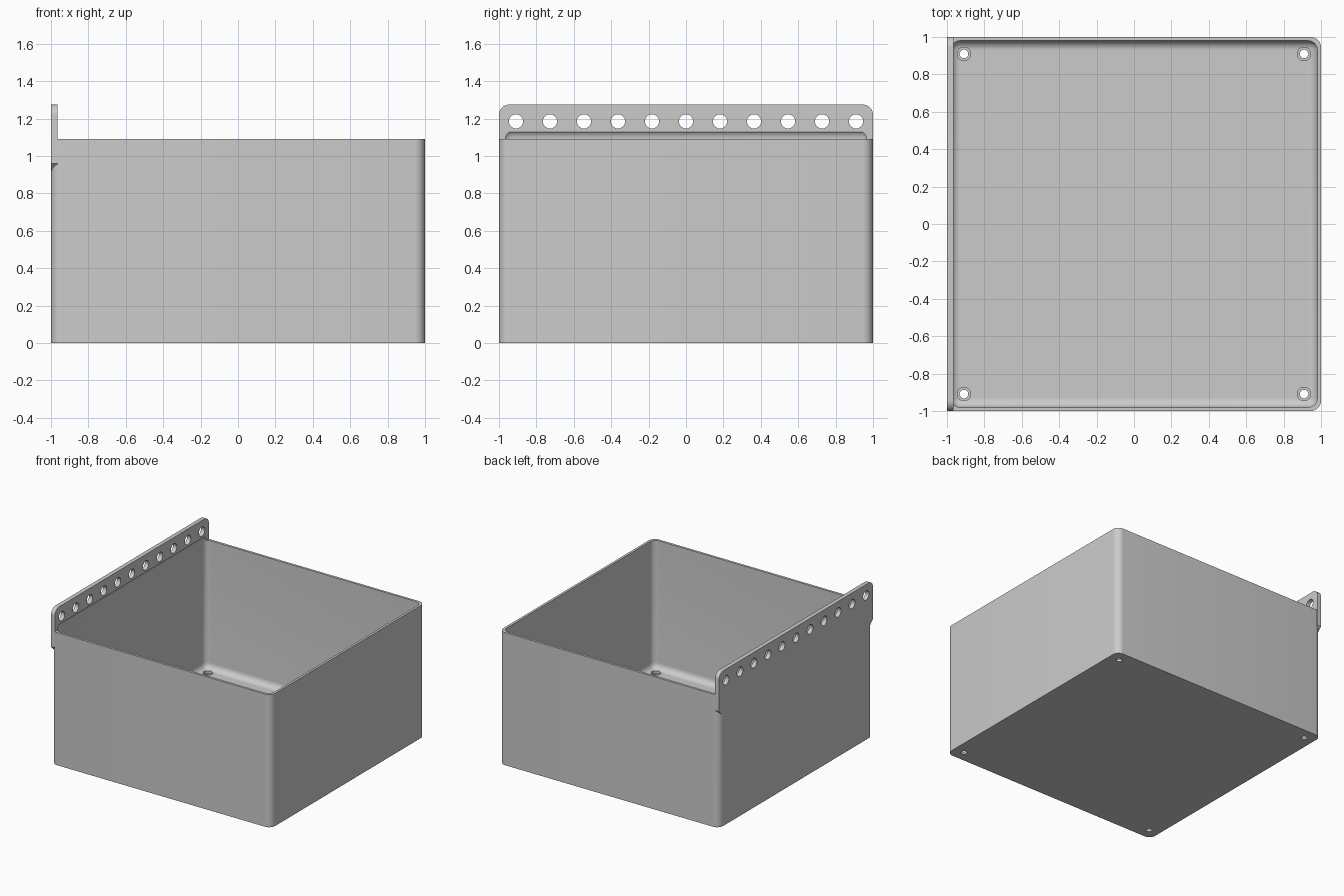
import bpy
import bmesh
import math
from mathutils import Matrix, Vector

cube = bpy.data.objects.get("Cube")
if cube:
    bpy.data.objects.remove(cube, do_unlink=True)

RIM, TOP = 1.09, 1.275
RADIUS, WALL, FLOOR = 0.055, 0.02, 0.038
PLATE = 0.035
PITCH = 2 / 11

grey = bpy.data.materials.new("plain grey")
grey.use_nodes = True
colour = (0.6, 0.6, 0.6, 1)
grey.diffuse_color = colour
grey.node_tree.nodes["Principled BSDF"].inputs["Base Color"].default_value = colour


def make_object(name, bm):
    bmesh.ops.recalc_face_normals(bm, faces=bm.faces)
    mesh = bpy.data.meshes.new(name)
    bm.to_mesh(mesh)
    bm.free()
    mesh.materials.append(grey)
    obj = bpy.data.objects.new(name, mesh)
    bpy.context.collection.objects.link(obj)
    return obj


def rounded_block(name, low, high, radius, pick):
    """Box between two corners, with the edges chosen by pick rounded."""
    low, high = Vector(low), Vector(high)
    bm = bmesh.new()
    bmesh.ops.create_cube(bm, size=1)
    for v in bm.verts:
        v.co = [(a + b) / 2 + c * (b - a) for a, b, c in zip(low, high, v.co)]
    edges = [e for e in bm.edges if pick(e)]
    bmesh.ops.bevel(bm, geom=edges, offset=radius, segments=8,
                    profile=0.5, affect='EDGES')
    return make_object(name, bm)


def cylinders(name, centres, radius, depth, turn=Matrix()):
    bm = bmesh.new()
    for c in centres:
        bmesh.ops.create_cone(bm, cap_ends=True, segments=32, radius1=radius,
                              radius2=radius, depth=depth,
                              matrix=Matrix.Translation(c) @ turn)
    return make_object(name, bm)


def combine(target, other, operation):
    """Apply a boolean and discard the helper."""
    mod = target.modifiers.new(operation, 'BOOLEAN')
    mod.operation, mod.object, mod.solver = operation, other, 'EXACT'
    bpy.context.view_layer.objects.active = target
    bpy.ops.object.modifier_apply(modifier=mod.name)
    bpy.data.objects.remove(other, do_unlink=True)


def is_vertical(e):
    a, b = e.verts
    return abs(a.co.z - b.co.z) > 0.5


# Outer body with rounded upright edges
bin_body = rounded_block("storage_bin", (-1, -1, 0), (1, 1, RIM), RADIUS, is_vertical)

# Mounting plate: rounded top corners, sloped lower ends under the overhang
half = [(0.9, 0.86), (1, 0.96)]
half += [(1 - RADIUS + RADIUS * math.cos(a), TOP - RADIUS + RADIUS * math.sin(a))
         for a in (math.pi / 2 * i / 8 for i in range(9))]
outline = half + [(-y, z) for y, z in reversed(half)]
bm = bmesh.new()
face = bm.faces.new([bm.verts.new((-1, y, z)) for y, z in outline])
moved = bmesh.ops.extrude_face_region(bm, geom=[face])["geom"]
bmesh.ops.translate(bm, vec=(PLATE, 0, 0),
                    verts=[v for v in moved if isinstance(v, bmesh.types.BMVert)])
combine(bin_body, make_object("mounting_plate", bm), 'UNION')

# Hollow interior, filleted all round so it also scoops into the plate
inner = 1 - WALL
cavity = rounded_block("cavity", (-inner, -inner, FLOOR), (inner, inner, RIM + 0.054),
                       0.05, lambda e: True)
combine(bin_body, cavity, 'DIFFERENCE')

# Row of holes through the plate
row = [(-1, PITCH * i, 1.185) for i in range(-5, 6)]
combine(bin_body, cylinders("plate_holes", row, 0.038, 0.2,
                            Matrix.Rotation(math.pi / 2, 4, 'Y')), 'DIFFERENCE')

# Stepped screw holes in the floor corners
corners = [(5 * PITCH * x, 5 * PITCH * y) for x in (-1, 1) for y in (-1, 1)]
for radius, bottom in ((0.036, FLOOR / 2), (0.023, -0.05)):
    depth = 0.1
    spots = [(x, y, bottom + depth / 2) for x, y in corners]
    combine(bin_body, cylinders("floor_holes", spots, radius, depth), 'DIFFERENCE')

# Smooth fillets and keep the hard edges
bpy.ops.object.select_all(action='DESELECT')
bin_body.select_set(True)
bpy.context.view_layer.objects.active = bin_body
bpy.ops.object.shade_smooth_by_angle(angle=math.radians(30))
